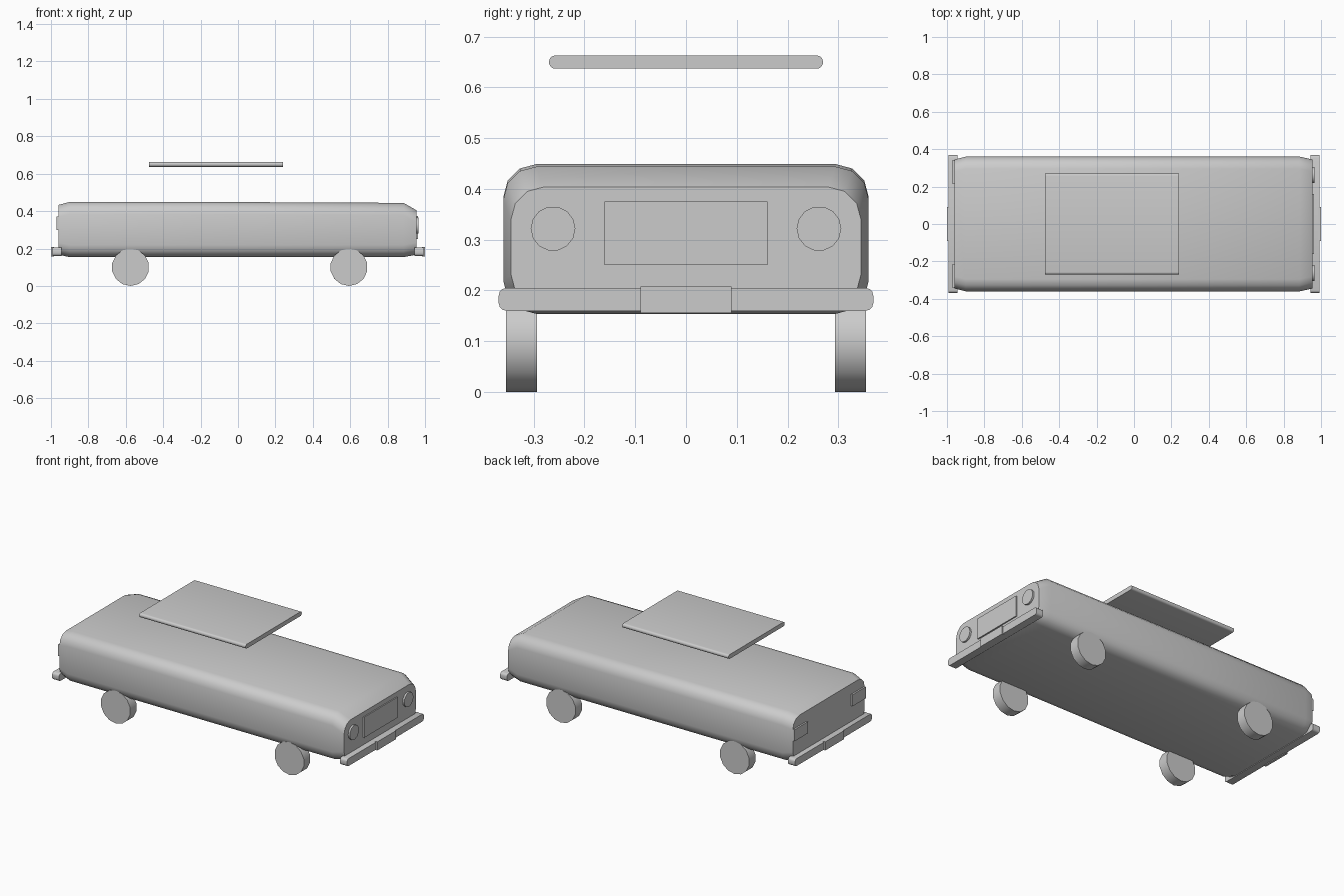
import bpy, bmesh
from math import sin, cos, pi, radians

if "Cube" in bpy.data.objects:
    bpy.data.objects.remove(bpy.data.objects["Cube"])


def rounded_rect(hw, z0, z1, r, seg):
    # outline in the YZ plane
    pts = []
    for cy, cz, a0 in ((hw - r, z1 - r, 0), (r - hw, z1 - r, 90),
                       (r - hw, z0 + r, 180), (hw - r, z0 + r, 270)):
        for i in range(seg + 1):
            a = radians(a0 + 90 * i / seg)
            pts.append((cy + r * cos(a), cz + r * sin(a)))
    return pts


def loft(name, stations, r, seg, smooth=False):
    # skin rounded sections (x, half width, bottom, top) along x
    bm = bmesh.new()
    rings = [[bm.verts.new((x, y, z)) for y, z in rounded_rect(hw, z0, z1, r, seg)]
             for x, hw, z0, z1 in stations]
    n = len(rings[0])
    for a, b in zip(rings, rings[1:]):
        for i in range(n):
            j = (i + 1) % n
            bm.faces.new((a[i], a[j], b[j], b[i]))
    bm.faces.new(rings[0])
    bm.faces.new(rings[-1])
    bmesh.ops.recalc_face_normals(bm, faces=bm.faces)
    me = bpy.data.meshes.new(name)
    bm.to_mesh(me)
    bm.free()
    ob = bpy.data.objects.new(name, me)
    bpy.context.collection.objects.link(ob)
    if smooth:
        bpy.ops.object.select_all(action='DESELECT')
        ob.select_set(True)
        bpy.context.view_layer.objects.active = ob
        bpy.ops.object.shade_smooth_by_angle(angle=radians(35))


def box(name, lo, hi):
    bpy.ops.mesh.primitive_cube_add(size=1, location=[(a + b) / 2 for a, b in zip(lo, hi)])
    ob = bpy.context.object
    ob.name = name
    ob.scale = [b - a for a, b in zip(lo, hi)]
    bpy.ops.object.transform_apply(location=False, rotation=False, scale=True)


def disc(name, loc, r, depth, rot):
    bpy.ops.mesh.primitive_cylinder_add(vertices=14, radius=r, depth=depth, location=loc, rotation=rot)
    bpy.context.object.name = name
    bpy.ops.object.shade_smooth_by_angle(angle=radians(35))


# Body shell
loft("body", [(-0.96, 0.345, 0.167, 0.433), (-0.90, 0.36, 0.154, 0.449),
              (-0.20, 0.36, 0.154, 0.449), (0.885, 0.36, 0.154, 0.444),
              (0.955, 0.345, 0.167, 0.404)], 0.065, 3, True)

# Floating roof panel
loft("roof", [(-0.475, 0.27, 0.637, 0.663), (0.24, 0.27, 0.637, 0.663)], 0.0125, 4, True)

# Bumpers and plates at both ends
for end, s in (("front", 1), ("rear", -1)):
    loft(end + "_bumper", [(s * 0.945, 0.369, 0.16, 0.205), (s * 0.992, 0.369, 0.16, 0.205)], 0.015, 3, True)
    box(end + "_plate", (min(s * 0.985, s), -0.09, 0.156), (max(s * 0.985, s), 0.09, 0.208))

# Grille
box("grille", (0.945, -0.161, 0.25), (0.962, 0.161, 0.375))

for side, s in (("left", 1), ("right", -1)):
    # Lights
    disc(side + "_headlight", (0.955, s * 0.262, 0.322), 0.044, 0.022, (0, pi / 2, 0))
    ys = sorted((s * 0.215, s * 0.342))
    box(side + "_tail_light", (-0.97, ys[0], 0.30), (-0.95, ys[1], 0.37))
    # Wheels
    for end, x in (("front", 0.593), ("rear", -0.575)):
        disc(f"{end}_{side}_wheel", (x, s * 0.324, 0.1), 0.1, 0.061, (pi / 2, 0, 0))
